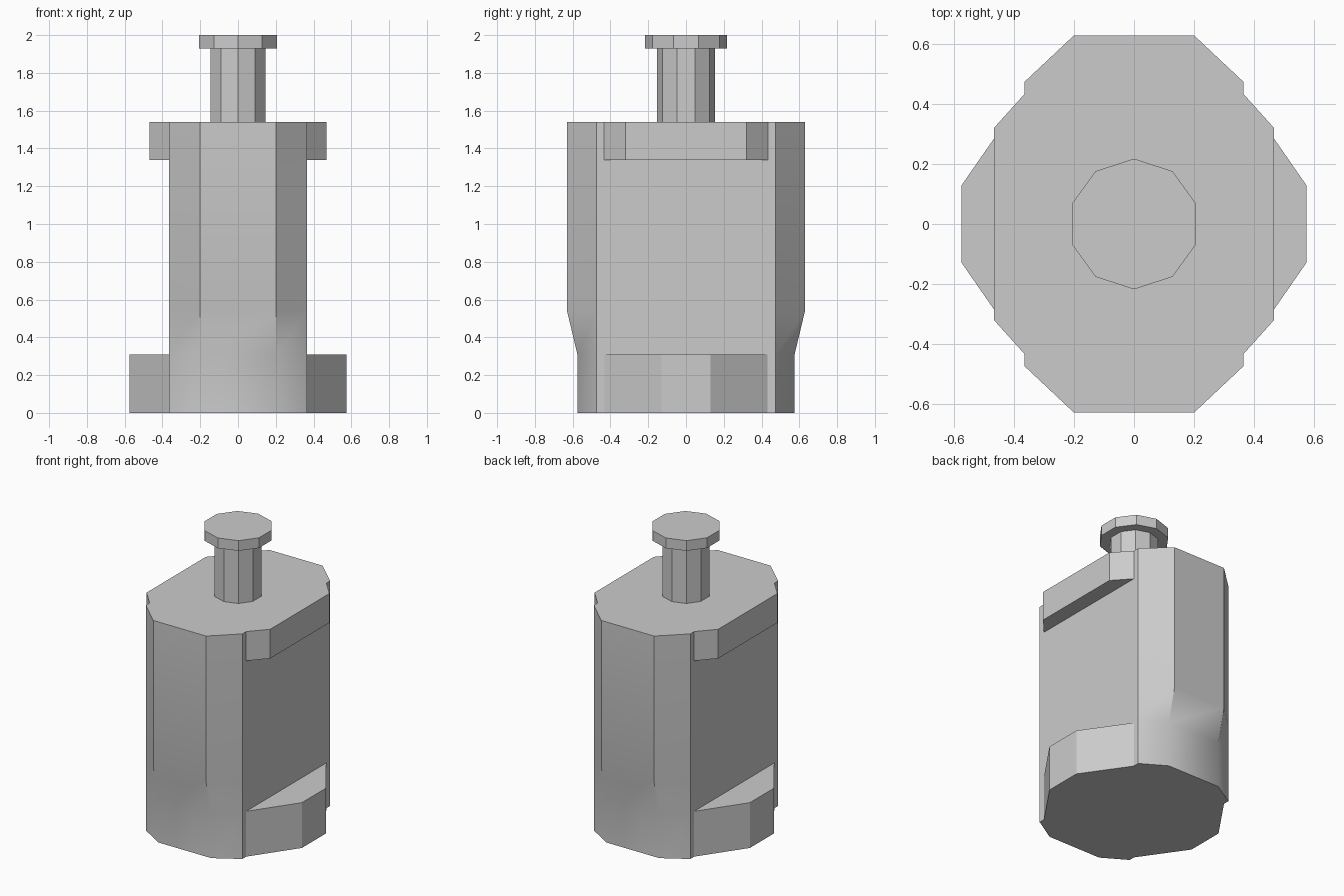
import bpy, bmesh, math

cube = bpy.data.objects.get("Cube")
if cube:
    bpy.data.objects.remove(cube, do_unlink=True)

# Single light grey material
grey = bpy.data.materials.new("light_grey")
grey.use_nodes = True
colour = (0.6, 0.6, 0.6, 1)
grey.diffuse_color = colour
grey.node_tree.nodes["Principled BSDF"].inputs["Base Color"].default_value = colour


def mirrored(quarter):
    """Closed outline from the points of the +x +y quarter, running from +x to +y."""
    half = quarter + [(-x, y) for x, y in reversed(quarter)]
    return half + [(-x, -y) for x, y in half]


def decagon(radius):
    return [(radius * math.sin(k * math.tau / 10), -radius * math.cos(k * math.tau / 10))
            for k in range(10)]


def loft(name, sections):
    """Solid through a stack of (height, outline) sections."""
    bm = bmesh.new()
    rings = [[bm.verts.new((x, y, z)) for x, y in outline] for z, outline in sections]
    for low, high in zip(rings, rings[1:]):
        for i in range(len(low)):
            j = (i + 1) % len(low)
            bm.faces.new((low[i], low[j], high[j], high[i]))
    bm.faces.new(list(reversed(rings[0])))
    bm.faces.new(rings[-1])
    bmesh.ops.recalc_face_normals(bm, faces=bm.faces)
    mesh = bpy.data.meshes.new(name)
    bm.to_mesh(mesh)
    bm.free()
    mesh.materials.append(grey)
    obj = bpy.data.objects.new(name, mesh)
    bpy.context.collection.objects.link(obj)
    return obj


# Main body, narrowing towards the foot
upper = mirrored([(0.365, 0.475), (0.2, 0.63)])
lower = mirrored([(0.365, 0.475), (0.2, 0.575)])
body = loft("body", [(0, lower), (0.31, lower), (0.54, upper), (1.54, upper)])
bpy.ops.object.select_all(action='DESELECT')
body.select_set(True)
bpy.context.view_layer.objects.active = body
bpy.ops.object.shade_smooth_by_angle(angle=math.radians(35))

# Side flanges at the foot and the shoulder
foot = mirrored([(0.575, 0.13), (0.36, 0.44)])
loft("foot_flange", [(0, foot), (0.31, foot)])
shoulder = mirrored([(0.468, 0.32), (0.36, 0.44)])
loft("shoulder_flange", [(1.34, shoulder), (1.54, shoulder)])

# Plunger on top
loft("plunger_stem", [(1.54, decagon(0.153)), (1.93, decagon(0.153))])
loft("plunger_cap", [(1.93, decagon(0.218)), (2, decagon(0.218))])
